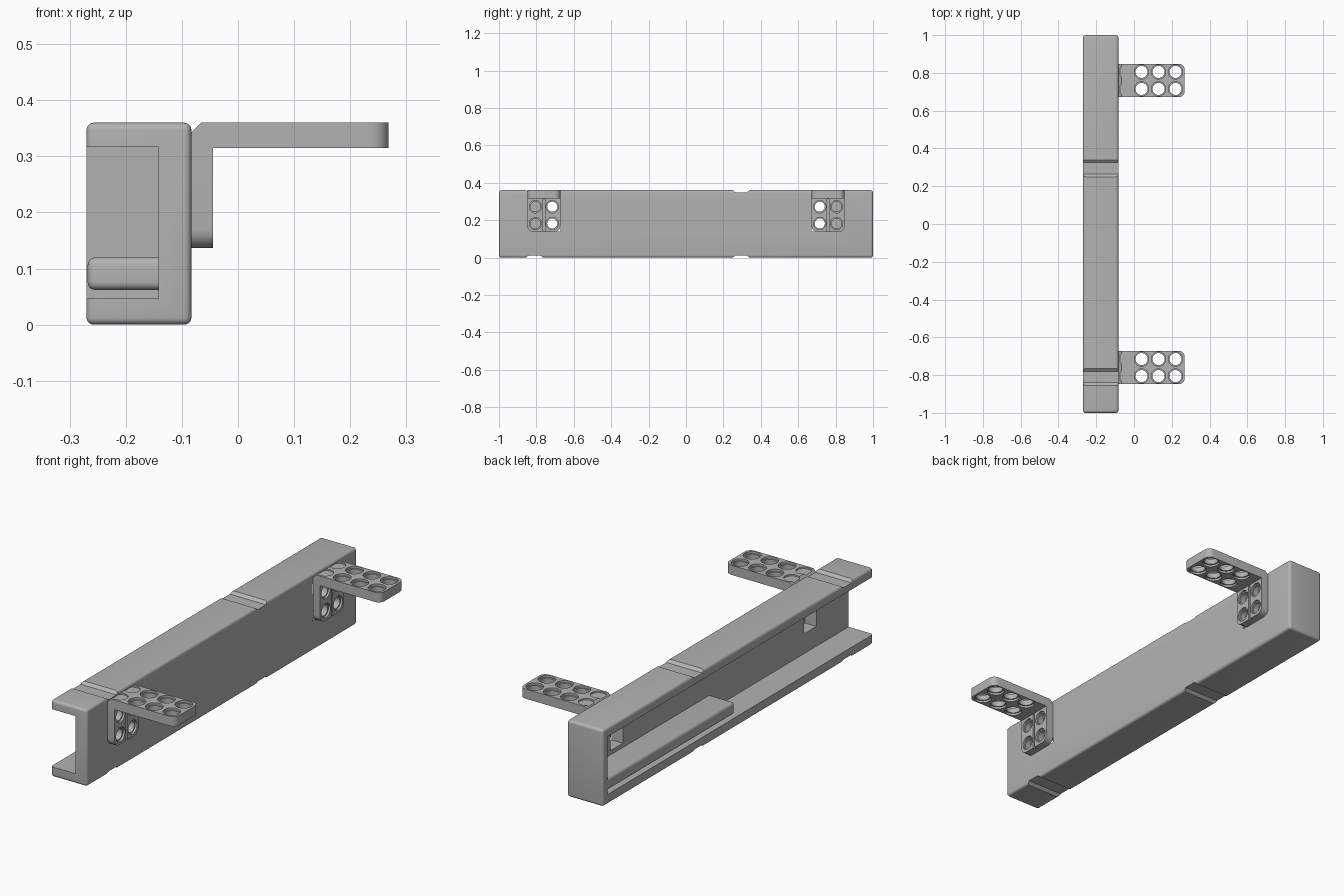
import bpy, bmesh, math
from mathutils import Vector, Matrix

cube = bpy.data.objects.get("Cube")
if cube:
    bpy.data.objects.remove(cube, do_unlink=True)

grey = bpy.data.materials.new("mid_grey")
grey.use_nodes = True
colour = (0.45, 0.45, 0.45, 1)
grey.diffuse_color = colour
grey.node_tree.nodes["Principled BSDF"].inputs["Base Color"].default_value = colour


def add_object(name, bm):
    bmesh.ops.recalc_face_normals(bm, faces=bm.faces[:])
    mesh = bpy.data.meshes.new(name)
    bm.to_mesh(mesh)
    bm.free()
    obj = bpy.data.objects.new(name, mesh)
    bpy.context.collection.objects.link(obj)
    mesh.materials.append(grey)
    return obj


def box(name, low, high, bevel=0, edge_rule=lambda direction, mid: True):
    """Box between two corners, rounding the edges that pass the rule."""
    low, high = Vector(low), Vector(high)
    bm = bmesh.new()
    bmesh.ops.create_cube(bm, size=1)
    for v in bm.verts:
        v.co = [(low[i] + high[i]) / 2 + v.co[i] * (high[i] - low[i]) for i in range(3)]
    if bevel:
        edges = [e for e in bm.edges
                 if edge_rule((e.verts[1].co - e.verts[0].co).normalized(),
                              (e.verts[0].co + e.verts[1].co) / 2)]
        bmesh.ops.bevel(bm, geom=edges, offset=bevel, segments=5, profile=0.5,
                        affect='EDGES')
    return add_object(name, bm)


def prism(name, points, axis, start, end):
    """Extrude a flat profile along x or y."""
    bm = bmesh.new()
    place = (lambda a, b: (start, a, b)) if axis == 0 else (lambda a, b: (a, start, b))
    face = bm.faces.new([bm.verts.new(place(a, b)) for a, b in points])
    out = bmesh.ops.extrude_face_region(bm, geom=[face])
    shift = Vector((0, 0, 0))
    shift[axis] = end - start
    bmesh.ops.translate(bm, vec=shift,
                        verts=[g for g in out["geom"] if isinstance(g, bmesh.types.BMVert)])
    return add_object(name, bm)


def rod(centre, radius, depth, axis):
    bm = bmesh.new()
    turn = Matrix.Rotation(math.pi / 2, 4, 'Y') if axis == 0 else Matrix()
    bmesh.ops.create_cone(bm, cap_ends=True, segments=32, radius1=radius, radius2=radius,
                          depth=depth, matrix=Matrix.Translation(centre) @ turn)
    return add_object("hole_cutter", bm)


def combine(obj, others, operation='DIFFERENCE'):
    """Apply booleans in turn and discard the helpers."""
    for other in others:
        other.hide_render = True
        mod = obj.modifiers.new("shape", 'BOOLEAN')
        mod.operation, mod.object, mod.solver = operation, other, 'EXACT'
        bpy.context.view_layer.update()
        graph = bpy.context.evaluated_depsgraph_get()
        mesh = bpy.data.meshes.new_from_object(obj.evaluated_get(graph))
        obj.modifiers.clear()
        obj.data = mesh
        bpy.data.objects.remove(other, do_unlink=True)


def smooth(obj):
    bpy.ops.object.select_all(action='DESELECT')
    obj.select_set(True)
    bpy.context.view_layer.objects.active = obj
    bpy.ops.object.shade_smooth_by_angle(angle=math.radians(30))


# Channel: rounded bar hollowed from the side and open at the front end
back_x, web_x, outer_x, height = -0.27, -0.142, -0.083, 0.36
channel = box("channel", (back_x, -1, 0), (outer_x, 1, height), 0.013)
cuts = [box("hollow", (-0.4, -1.1, 0.047), (web_x, 0.967, 0.317))]
# Sloped grooves across the top and bottom
for y in (-0.81, 0.295):
    for edge, inward in ((0, 1), (height, -1)):
        cuts.append(prism("groove", [(y - 0.06, edge - inward * 0.012),
                                     (y + 0.06, edge - inward * 0.012),
                                     (y + 0.03, edge + inward * 0.012),
                                     (y - 0.03, edge + inward * 0.012)], 0, -0.4, 0.05))
# Windows in the web behind the inner column of bracket holes
for side in (-1, 1):
    ys = sorted((side * 0.67, side * 0.762))
    cuts.append(box("window", (-0.2, ys[0], 0.14), (-0.05, ys[1], 0.312)))
combine(channel, cuts)
smooth(channel)

# Inner ledge along the back half of the channel
ledge = box("inner_ledge", (back_x + 0.002, 0.02, 0.062), (web_x + 0.004, 0.975, 0.12), 0.014,
            lambda d, mid: mid.x < web_x - 0.01 and not (mid.y > 0.97))
smooth(ledge)


def bracket(name, side):
    """Angle bracket with perforated arm and foot."""
    y0 = side * 0.76
    low, high = y0 - 0.088, y0 + 0.088
    arm = box(name, (outer_x, low, 0.315), (0.268, high, height), 0.03,
              lambda d, mid: abs(d.z) > 0.9 and mid.x > 0.2)
    foot = box("foot", (outer_x, low, 0.137), (-0.045, high, 0.33), 0.032,
               lambda d, mid: abs(d.x) > 0.9 and mid.z < 0.2)
    combine(arm, [foot], 'UNION')
    # Chamfered heel and the slit between the foot columns
    cutters = [prism("heel", [(-0.1, 0.325), (-0.1, 0.38), (-0.047, 0.38)], 1,
                     low - 0.1, high + 0.1),
               box("slit", (-0.057, y0 - 0.005, 0.1), (0, y0 + 0.005, 0.312))]
    for dy in (-0.045, 0.045):
        # Arm holes with a counterbore on both faces
        for x in (0.04, 0.13, 0.22):
            cutters.append(rod((x, y0 + dy, 0.338), 0.032, 0.2, 2))
            for z in (0.315, height):
                cutters.append(rod((x, y0 + dy, z), 0.038, 0.02, 2))
        # Shallow blind seat over the heel
        cutters.append(rod((-0.047, y0 + dy, height), 0.034, 0.014, 2))
        # Foot holes
        for z in (0.182, 0.272):
            cutters.append(rod((-0.064, y0 + dy, z), 0.027, 0.1, 0))
            cutters.append(rod((-0.045, y0 + dy, z), 0.033, 0.02, 0))
    combine(arm, cutters)
    smooth(arm)


bracket("front_bracket", -1)
bracket("back_bracket", 1)
